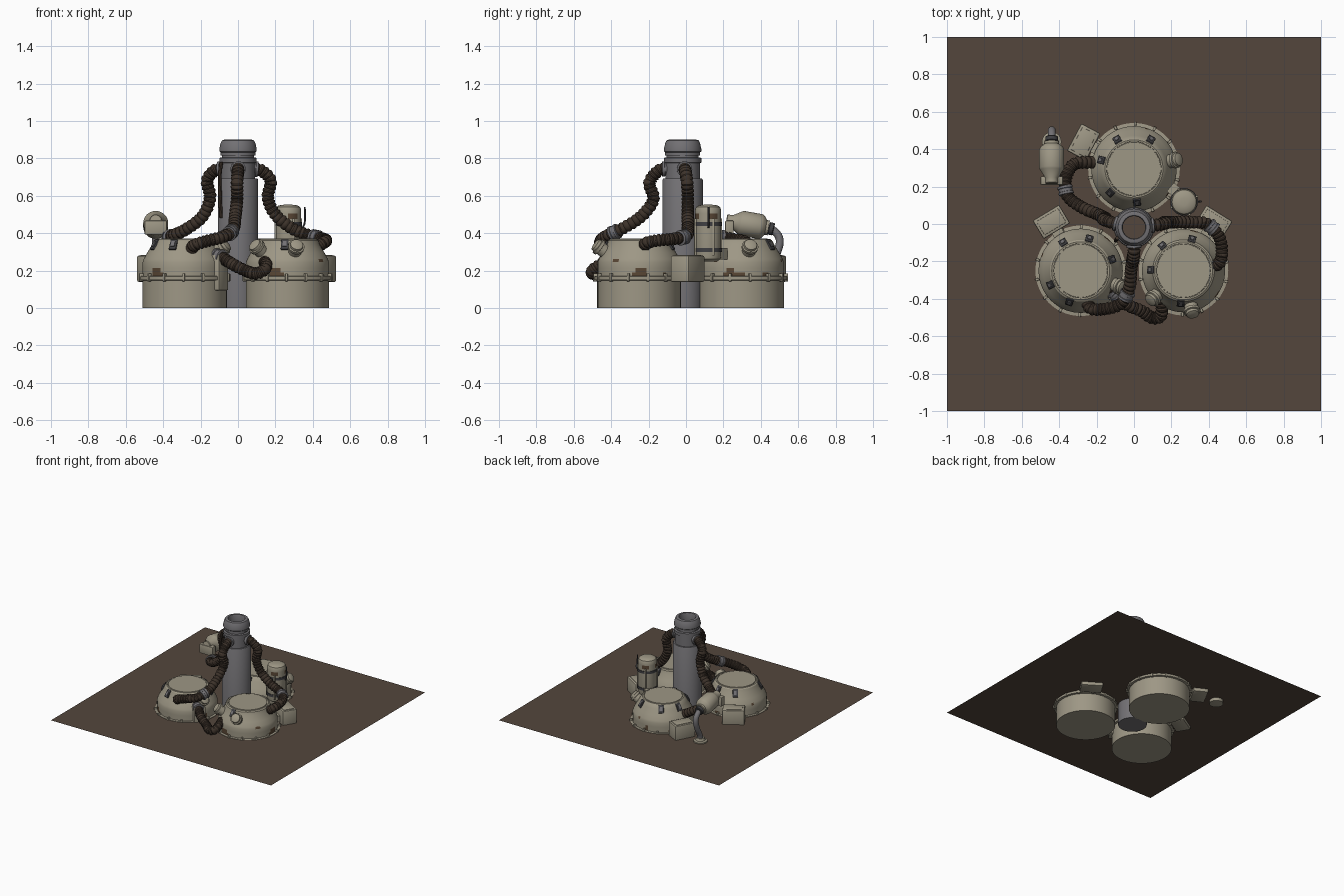
import bpy, bmesh, math
from mathutils import Vector, Matrix
from math import sin, cos, pi, radians

if "Cube" in bpy.data.objects:
    bpy.data.objects.remove(bpy.data.objects["Cube"])

def mat(name, c):
    m = bpy.data.materials.new(name)
    m.diffuse_color = (*c, 1)
    m.use_nodes = True
    m.node_tree.nodes["Principled BSDF"].inputs["Base Color"].default_value = m.diffuse_color
    return m

BEIGE = mat("worn_beige", (.34, .31, .235))
EARTH = mat("earth_brown", (.088, .062, .045))
STEEL = mat("grey_steel", (.17, .165, .175))
HOSE = mat("dark_hose", (.046, .032, .023))
RUST = mat("rust_brown", (.10, .062, .035))
DARK = mat("dark_metal", (.05, .05, .055))

def finish(name, bm, mats, M=None):
    bmesh.ops.recalc_face_normals(bm, faces=bm.faces)
    me = bpy.data.meshes.new(name)
    bm.to_mesh(me)
    bm.free()
    for m in mats:
        me.materials.append(m)
    ob = bpy.data.objects.new(name, me)
    bpy.context.collection.objects.link(ob)
    if M:
        ob.matrix_world = M
    return ob

def skin(bm, rings):
    n = len(rings[0])
    for a, b in zip(rings, rings[1:]):
        for i in range(n):
            j = (i + 1) % n
            bm.faces.new((a[i], a[j], b[j], b[i]))
    bm.faces.new(rings[0][::-1])
    bm.faces.new(rings[-1])

def lathe(name, prof, M, mats, segs=32, rule=None):
    """Revolve (radius, height) pairs round local z."""
    bm = bmesh.new()
    rings = [[bm.verts.new((r*cos(2*pi*i/segs), r*sin(2*pi*i/segs), z)) for i in range(segs)] for r, z in prof]
    skin(bm, rings)
    if rule:
        for f in bm.faces:
            f.material_index = rule(f.calc_center_median())
    return finish(name, bm, mats, M)

def at(x, y, z):
    return Matrix.Translation((x, y, z))

def along(p, d):
    return at(*p) @ Vector(d).to_track_quat('Z', 'Y').to_matrix().to_4x4()

def box(name, size, M, m, bevel=0):
    bm = bmesh.new()
    bmesh.ops.create_cube(bm, size=1)
    bmesh.ops.scale(bm, vec=size, verts=bm.verts)
    if bevel:
        bmesh.ops.bevel(bm, geom=bm.edges[:], offset=bevel, segments=2, affect='EDGES', profile=.5)
    return finish(name, bm, [m], M)

def path(pts, step):
    """Catmull-Rom points at even spacing."""
    P = [Vector(p) for p in pts]
    P = [2*P[0] - P[1]] + P + [2*P[-1] - P[-2]]
    raw = []
    for a, b, c, d in zip(P, P[1:], P[2:], P[3:]):
        for k in range(40):
            t = k / 40
            raw.append(.5*(2*b + (c-a)*t + (2*a-5*b+4*c-d)*t*t + (3*b-a-3*c+d)*t**3))
    raw.append(P[-2])
    out, run = [raw[0]], 0
    for a, b in zip(raw, raw[1:]):
        run += (b - a).length
        if run >= step:
            out.append(b)
            run = 0
    return out

def tube(name, pts, r, m, ribs=False, segs=16):
    C = path(pts, .0065 if ribs else .012)
    bm, rings, nrm = bmesh.new(), [], None
    for i, c in enumerate(C):
        t = (C[min(i+1, len(C)-1)] - C[max(i-1, 0)]).normalized()
        nrm = t.orthogonal() if nrm is None else nrm - t * nrm.dot(t)
        nrm.normalize()
        bi = t.cross(nrm)
        k = r * (.84 if ribs and i % 3 == 0 else 1)
        rings.append([bm.verts.new(c + k*(nrm*cos(2*pi*j/segs) + bi*sin(2*pi*j/segs))) for j in range(segs)])
    skin(bm, rings)
    return finish(name, bm, [m]), C

# ground sheet
bm = bmesh.new()
bmesh.ops.create_grid(bm, x_segments=1, y_segments=1, size=1)
finish("ground_sheet", bm, [EARTH], at(0, 0, .167))

# tanks: centre, radius, port angles, clip angles, box angle
tanks = {
    "left_tank": ((-.285, -.25), .225, (-22,), (20, 75, 122, 205, 250), 121),
    "right_tank": ((.265, -.25), .222, (-78, 222), (75, 130, 10, 178, 265), 58),
    "back_tank": ((0, .295), .228, (12,), (60, 120, 165, 275, 225), 152),
}
for name, ((cx, cy), R, ports, clips, boxa) in tanks.items():
    def rust(c, k=cx * 9 + cy * 5):
        if c.xy.length < .1:
            return 0
        a = math.atan2(c.y, c.x)
        n = sin(3*a + k) + sin(7*a + 2*k) + .6*sin(13*a)
        if .172 < c.z < .215:
            return int(n > (1.0 if c.z < .19 else 1.4))
        return int(.245 < c.z < .262 and n < -1.9)
    prof = [(R, 0), (R, .148), (R+.017, .15), (R+.017, .170), (R, .172), (R, .19), (R, .213), (R, .245),
            (R-.006, .262), (R-.024, .295), (R-.05, .338), (.165, .362), (.155, .369), (.147, .369), (.146, .366),
            (.143, .366), (.142, .371)]
    lathe(name, prof, at(cx, cy, 0), [BEIGE, RUST], 72, rust)
    for k in range(14):   # flange lugs
        box(name + "_lug", (.022, .014, .042), at(cx, cy, .164) @ Matrix.Rotation(2*pi*k/14 + .2, 4, 'Z') @ at(R+.012, 0, 0), BEIGE, .003)
    for a in clips:       # dome clips
        M = at(cx, cy, .338) @ Matrix.Rotation(radians(a), 4, 'Z') @ at(R-.05, 0, 0) @ Matrix.Rotation(radians(57), 4, 'Y')
        box(name + "_clip", (.062, .04, .016), M, DARK, .003)
        box(name + "_clip_bar", (.03, .02, .026), M, STEEL)
    for a in ports:       # filler ports
        d = Vector((cos(radians(a)), sin(radians(a)), .75))
        p = Vector((cx, cy, .29)) + Vector((d.x, d.y, 0)) * (R-.05)
        lathe(name + "_port", [(.036, 0), (.036, .05), (.044, .052), (.044, .068), (.036, .07), (.034, .084), (.02, .09)],
              along(p, d), [BEIGE], 24)
    # side case with lid rim
    M = at(cx, cy, .21) @ Matrix.Rotation(radians(boxa), 4, 'Z') @ at(.305, 0, 0)
    box(name + "_case", (.115, .165, .14), M, BEIGE, .008)
    box(name + "_case_lid", (.085, .135, .006), M @ at(0, 0, .071), BEIGE, .002)
    box(name + "_case_bracket", (.12, .06, .05), M @ at(-.06, 0, -.01), BEIGE)

# small junction box on the left tank
box("junction_box", (.07, .09, .19), at(-.285, -.25, .19) @ Matrix.Rotation(radians(-33), 4, 'Z') @ at(.215, 0, 0), BEIGE, .006)

# central stack with hollow cap
CY = -.018
lathe("stack", [(.108, 0), (.108, .685), (.104, .692), (.092, .692), (.092, .775), (.1, .778), (.1, .803), (.086, .806),
                (.086, .815), (.094, .817), (.094, .832), (.086, .835)], at(0, CY, 0), [STEEL], 40)
lathe("stack_cap", [(.09, .83), (.1, .838), (.1, .85), (.093, .882), (.085, .897), (.075, .9), (.064, .9), (.06, .89),
                    (.06, .84)], at(0, CY, 0), [STEEL, EARTH], 40,
      lambda c: int(c.xy.length < .02 and c.z > .835))
tube("stack_cable", [(-.09, -.075, .78), (-.098, -.09, .7), (-.095, -.085, .58), (-.09, -.08, .48)], .01, HOSE, segs=8)

# ribbed hoses with steel couplings: points and coupling positions along them
hoses = {
    "left_hose": ([(-.07, -.005, .745), (-.125, .01, .735), (-.165, .025, .68), (-.15, .03, .59), (-.19, .05, .49),
                   (-.28, .09, .42), (-.355, .15, .385), (-.365, .24, .37), (-.32, .32, .35), (-.22, .33, .29)], (.02, .68)),
    "right_hose": ([(.07, -.01, .745), (.125, -.005, .735), (.175, .005, .68), (.16, .01, .59), (.2, .01, .5),
                    (.29, .01, .425), (.39, 0, .385), (.455, -.07, .37), (.47, -.16, .36), (.45, -.215, .345),
                    (.40, -.225, .31)], (.02, .66)),
    "front_hose": ([(0, -.09, .745), (0, -.145, .735), (-.005, -.195, .67), (-.005, -.175, .58), (-.015, -.24, .49),
                    (-.025, -.34, .425), (-.07, -.425, .385), (-.16, -.455, .36), (-.235, -.45, .335), (-.25, -.40, .30)], (.02, .62)),
    "link_hose": ([(-.13, -.345, .28), (-.09, -.385, .272), (-.03, -.435, .235), (.04, -.465, .2), (.095, -.5, .185),
                   (.14, -.495, .205), (.15, -.45, .235), (.14, -.4, .25)], (.1,)),
}
for name, (pts, rings) in hoses.items():
    _, C = tube(name, pts, .034, HOSE, True)
    for t in rings:
        i = max(1, int(t * len(C)))
        lathe(name + "_coupling", [(.036, -.024), (.041, -.022), (.041, -.01), (.037, -.008), (.037, .008), (.041, .01),
                                   (.041, .022), (.036, .024)], along(C[i], C[i+1] - C[i-1]), [STEEL], 24)

# upright gas canister
lathe("upright_canister", [(.05, .25), (.066, .262), (.07, .28), (.07, .475), (.07, .505), (.07, .525), (.064, .54),
                           (.05, .549), (.02, .553)], at(.268, .118, 0), [BEIGE, RUST], 32,
      lambda c: int(.475 < c.z < .505 and sin(4*math.atan2(c.y, c.x)) > -.1))
for z in (.31, .45):
    lathe("canister_strap", [(.07, z-.01), (.074, z-.01), (.074, z+.01), (.07, z+.01)], at(.268, .118, 0), [DARK], 32)
for k in range(4):
    a = k * pi / 2 + .4
    box("canister_rib", (.012, .012, .2), at(.268 + .074*cos(a), .118 + .074*sin(a), .38), BEIGE, .003)
tube("canister_wire", [(.345, .12, .43), (.357, .12, .46), (.357, .12, .55)], .005, DARK, segs=8)
box("canister_bracket", (.12, .06, .06), at(.24, .16, .29) @ Matrix.Rotation(radians(140), 4, 'Z'), BEIGE)

# tilted flask with its outlet pipe
lathe("tilted_flask", [(.03, 0), (.034, .004), (.034, .03), (.062, .075), (.067, .085), (.067, .185), (.06, .2),
                       (.04, .215), (.04, .23)], along((-.44, .215, .468), (0, .97, -.17)), [BEIGE], 32)
box("flask_bracket", (.12, .045, .075), at(-.44, .232, .43), BEIGE, .006)
tube("flask_outlet", [(-.44, .42, .43), (-.44, .46, .42), (-.44, .495, .385), (-.44, .5, .34), (-.44, .48, .28),
                      (-.44, .45, .22), (-.44, .44, .15)], .021, STEEL)
lathe("outlet_collar", [(.03, -.014), (.034, -.01), (.034, .01), (.03, .014)], along((-.44, .455, .424), (0, 1, -.25)), [DARK], 20)
lathe("outlet_foot", [(.03, .14), (.052, .142), (.052, .176), (.036, .18), (.03, .2)], at(-.44, .44, 0), [BEIGE], 24)

# soft shading with sharp creases
bpy.ops.object.select_all(action='SELECT')
bpy.context.view_layer.objects.active = bpy.context.collection.objects[0]
bpy.ops.object.shade_smooth_by_angle(angle=radians(32))
